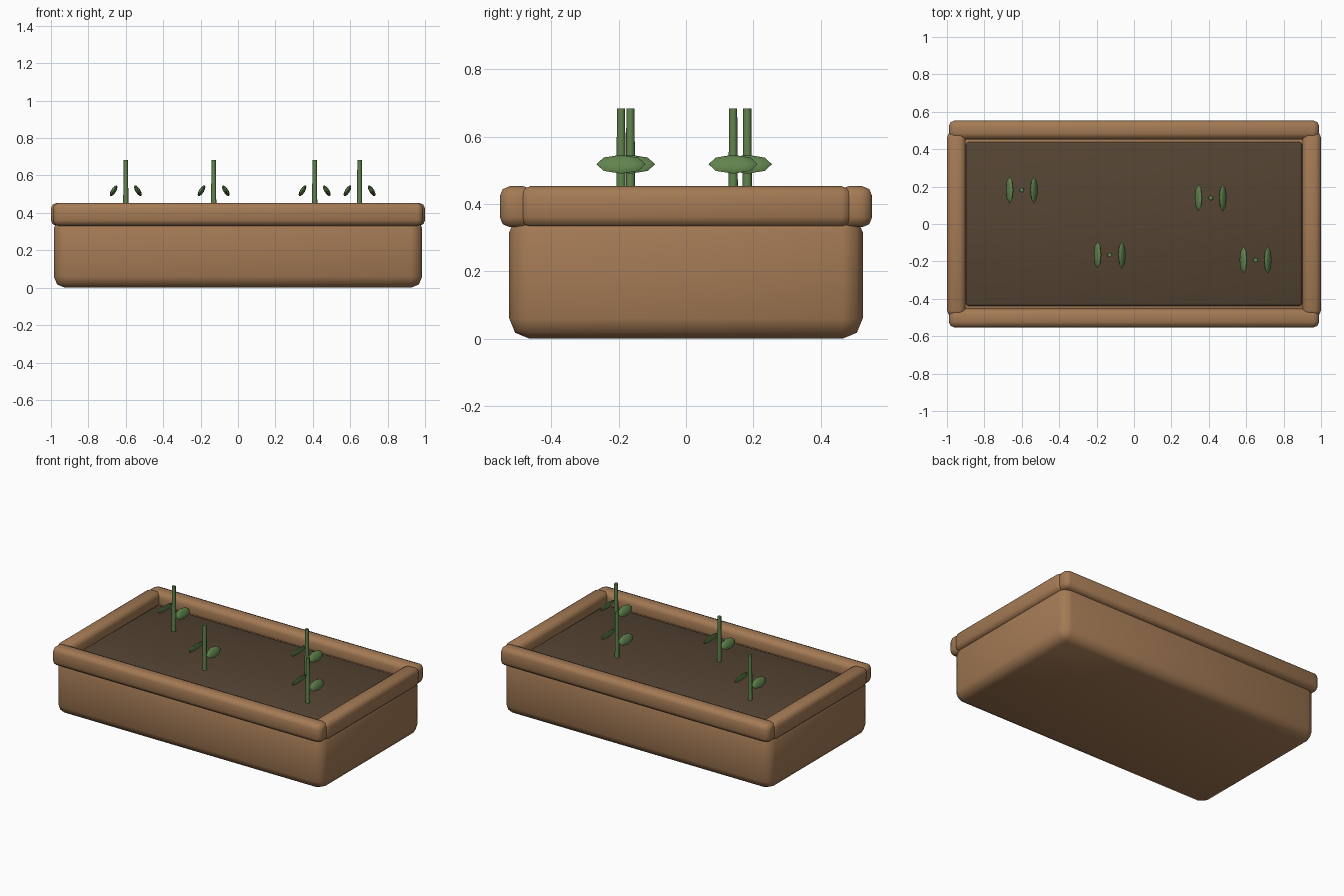
import bpy
import math

if "Cube" in bpy.data.objects:
    bpy.data.objects.remove(bpy.data.objects["Cube"], do_unlink=True)


def make_material(name, colour):
    mat = bpy.data.materials.new(name)
    mat.use_nodes = True
    mat.diffuse_color = (*colour, 1)
    mat.node_tree.nodes["Principled BSDF"].inputs["Base Color"].default_value = (*colour, 1)
    return mat


terracotta = make_material("warm brown", (0.37, 0.195, 0.09))
earth = make_material("dark soil", (0.09, 0.058, 0.033))
green = make_material("leaf green", (0.12, 0.23, 0.075))


def finish(name, mat):
    obj = bpy.context.object
    obj.name = name
    obj.data.materials.append(mat)
    return obj


def rounded_box(name, centre, size, bevel, mat):
    """Box with rounded edges and smooth shading."""
    bpy.ops.mesh.primitive_cube_add(size=1, location=centre)
    obj = finish(name, mat)
    obj.scale = size
    bpy.ops.object.transform_apply(location=False, rotation=False, scale=True)
    mod = obj.modifiers.new("round_edges", "BEVEL")
    mod.width = bevel
    mod.segments = 2
    bpy.ops.object.modifier_apply(modifier=mod.name)
    bpy.ops.object.shade_smooth_by_angle(angle=math.radians(50))
    return obj


# Trough and the soil resting in it
rounded_box("planter_body", (0, 0, 0.188), (1.97, 1.05, 0.376), 0.06, terracotta)
rounded_box("soil", (0, 0, 0.355), (1.8, 0.88, 0.06), 0.015, earth)

# Rim rails
for side, label in ((-1, "front"), (1, "back")):
    rounded_box(label + "_rim", (0, side * 0.503, 0.392), (1.98, 0.1, 0.122), 0.03, terracotta)
for side, label in ((-1, "right"), (1, "left")):
    rounded_box(label + "_rim", (side * 0.95, 0, 0.392), (0.1, 0.985, 0.122), 0.03, terracotta)


def sprout(index, x, y):
    """Upright stem with a pair of leaves leaning towards it."""
    bpy.ops.mesh.primitive_cone_add(vertices=8, radius1=0.0145, radius2=0.012,
                                    depth=0.31, location=(x, y, 0.528))
    finish(f"stem_{index}", green)
    bpy.ops.object.shade_smooth_by_angle(angle=math.radians(50))
    for side, label in ((-1, "right"), (1, "left")):
        bpy.ops.mesh.primitive_uv_sphere_add(
            segments=8, ring_count=6, radius=1,
            location=(x + side * 0.065, y, 0.518),
            rotation=(0, side * math.radians(58), 0))
        leaf = finish(f"{label}_leaf_{index}", green)
        leaf.scale = (0.033, 0.073, 0.013)
        bpy.ops.object.transform_apply(location=False, rotation=False, scale=True)
        bpy.ops.object.shade_smooth_by_angle(angle=math.radians(50))


for i, spot in enumerate(((-0.6, 0.182), (-0.13, -0.165), (0.41, 0.14), (0.65, -0.193)), 1):
    sprout(i, *spot)
